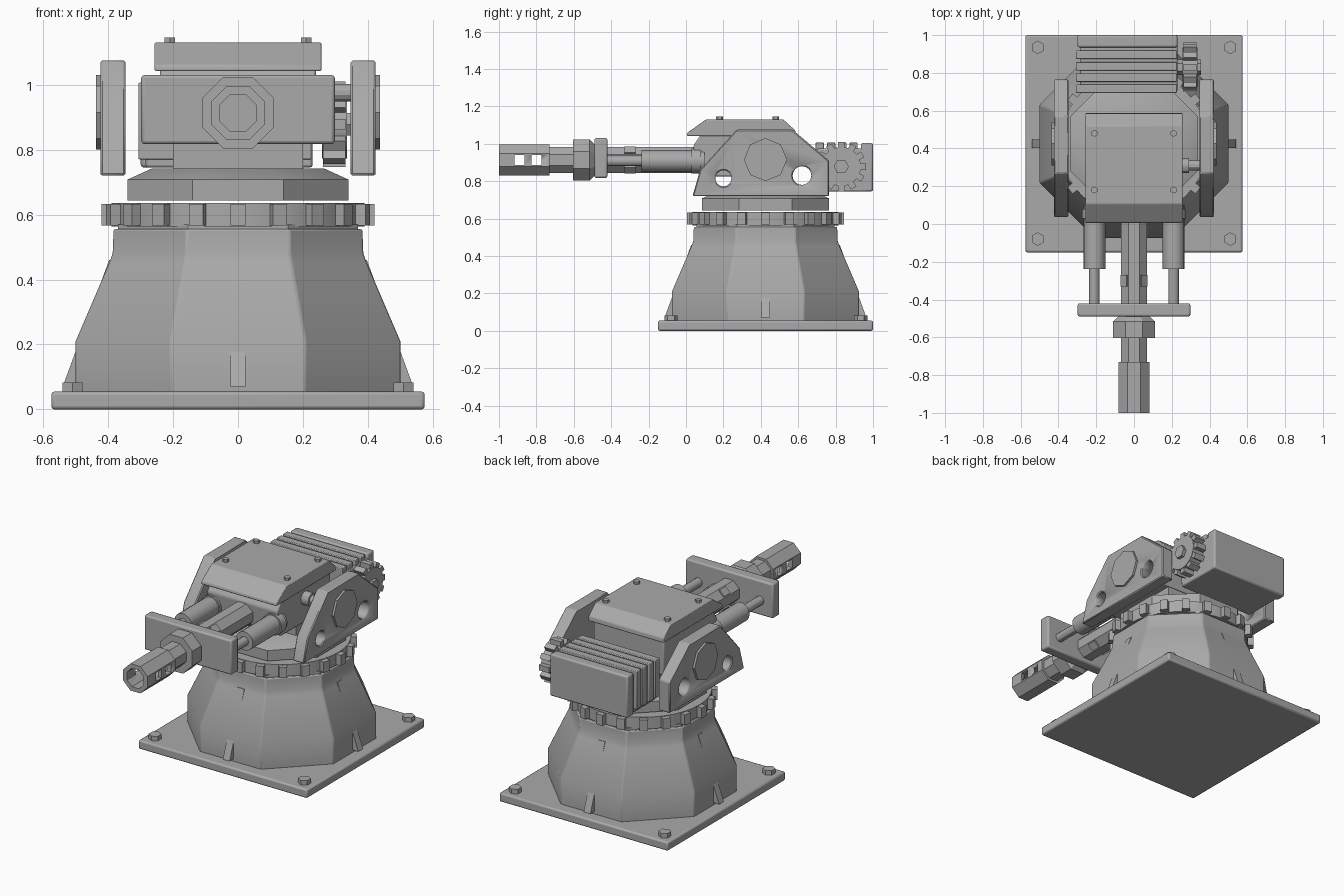
import bpy, bmesh, math
from mathutils import Matrix, Vector

if "Cube" in bpy.data.objects:
    bpy.data.objects.remove(bpy.data.objects["Cube"])

CY = 0.425      # turntable centre in y
BZ = 0.913      # barrel axis height

grey = bpy.data.materials.new("machine_grey")
grey.diffuse_color = (0.4, 0.4, 0.4, 1)
grey.use_nodes = True
grey.node_tree.nodes["Principled BSDF"].inputs["Base Color"].default_value = grey.diffuse_color


def finish(name, bm, bevel=0.0, angle=30):
    bmesh.ops.recalc_face_normals(bm, faces=bm.faces)
    me = bpy.data.meshes.new(name)
    bm.to_mesh(me)
    bm.free()
    ob = bpy.data.objects.new(name, me)
    bpy.context.collection.objects.link(ob)
    me.materials.append(grey)
    bpy.ops.object.select_all(action='DESELECT')
    ob.select_set(True)
    bpy.context.view_layer.objects.active = ob
    bpy.ops.object.shade_smooth_by_angle(angle=math.radians(angle))
    if bevel:
        m = ob.modifiers.new("bevel", 'BEVEL')
        m.width, m.segments, m.limit_method = bevel, 2, 'ANGLE'
    return ob


def add_box(bm, lo, hi, mat=Matrix()):
    size = Vector(hi) - Vector(lo)
    mid = (Vector(hi) + Vector(lo)) / 2
    bmesh.ops.create_cube(bm, size=1, matrix=mat @ Matrix.Translation(mid) @ Matrix.Diagonal((*size, 1)))


def box(name, lo, hi, bevel=0.0):
    bm = bmesh.new()
    add_box(bm, lo, hi)
    return finish(name, bm, bevel)


def turn(axis, c):
    # local z becomes the chosen world axis
    r = {'z': Matrix(), 'x': Matrix.Rotation(math.pi / 2, 4, 'Y'),
         'y': Matrix.Rotation(-math.pi / 2, 4, 'X')}[axis]
    return Matrix.Translation(c) @ r


def add_lathe(bm, prof, n, mat, flat=True):
    # flat: radii are measured to the flats, and flats face the axes
    k, ph = (1 / math.cos(math.pi / n), math.pi / n) if flat else (1, 0)
    rings = [[bm.verts.new(mat @ Vector((r * k * math.cos(ph + 2 * math.pi * i / n),
                                         r * k * math.sin(ph + 2 * math.pi * i / n), h)))
              for i in range(n)] for r, h in prof]
    for a, b in zip(rings, rings[1:]):
        for i in range(n):
            bm.faces.new((a[i], a[(i + 1) % n], b[(i + 1) % n], b[i]))
    bm.faces.new(rings[0])
    bm.faces.new(rings[-1])


def lathe(name, prof, n, axis, c, flat=True, bevel=0.0):
    bm = bmesh.new()
    add_lathe(bm, prof, n, turn(axis, c), flat)
    return finish(name, bm, bevel)


def gear(name, r0, r1, h, teeth, w, axis, c, n):
    bm = bmesh.new()
    m = turn(axis, c)
    add_lathe(bm, [(r0, 0), (r0, h)], n, m, False)
    for i in range(teeth):
        add_box(bm, (r0 - 0.02, -w / 2, 0.004), (r1, w / 2, h - 0.004),
                m @ Matrix.Rotation(2 * math.pi * i / teeth, 4, 'Z'))
    return finish(name, bm)


def slab(name, yz, x0, x1, bevel=0.0):
    # side profile pushed along x
    bm = bmesh.new()
    f = bm.faces.new([bm.verts.new((x0, y, z)) for y, z in yz])
    g = bmesh.ops.extrude_face_region(bm, geom=[f])
    bmesh.ops.translate(bm, vec=(x1 - x0, 0, 0), verts=[v for v in g['geom'] if isinstance(v, bmesh.types.BMVert)])
    return finish(name, bm, bevel)


def cut(ob, cutter):
    m = ob.modifiers.new("cut", 'BOOLEAN')
    m.operation, m.object, m.solver = 'DIFFERENCE', cutter, 'EXACT'
    cutter.hide_render = True
    cutter.hide_viewport = True
    cutter.display_type = 'WIRE'


# base plate and bolts
box("base_plate", (-0.575, -0.15, 0), (0.575, 1.0, 0.055), 0.01)
for x in (-0.51, 0.51):
    for y in (-0.08, 0.935):
        lathe("base_bolt", [(0.031, 0.05), (0.031, 0.083)], 6, 'z', (x, y, 0))

# eight-sided pedestal with ribs
lathe("pedestal", [(0.5, 0.05), (0.5, 0.21), (0.397, 0.45), (0.386, 0.48), (0.383, 0.555)], 8, 'z', (0, CY, 0), bevel=0.006)
bm = bmesh.new()
for i in range(4):
    m = turn('z', (0, CY, 0)) @ Matrix.Rotation(i * math.pi / 2, 4, 'Z')
    sides = [[bm.verts.new(m @ Vector((x, y, z))) for x, z in ((0.37, 0.07), (0.54, 0.07), (0.397, 0.46), (0.37, 0.46))]
             for y in (-0.023, 0.023)]
    for s in sides:
        bm.faces.new(s)
    for k in range(4):
        j = (k + 1) % 4
        bm.faces.new((sides[0][k], sides[0][j], sides[1][j], sides[1][k]))
finish("pedestal_ribs", bm)

# toothed slewing ring and turntable
gear("slewing_ring", 0.39, 0.42, 0.073, 20, 0.046, 'z', (0, CY, 0.563), 40)
lathe("ring_seat", [(0.37, 0.55), (0.37, 0.57)], 8, 'z', (0, CY, 0))
lathe("turntable", [(0.34, 0.643), (0.34, 0.708), (0.265, 0.742)], 8, 'z', (0, CY, 0))

# side cheeks with holes and pivot caps
cheek = [(0.035, 0.72), (0.075, 0.86), (0.27, 1.075), (0.57, 1.075), (0.765, 0.91), (0.765, 0.72)]
holes = [lathe("hole_cutter", [(r, -0.6), (r, 0.6)], 16, 'x', (0, y, z), False)
         for y, z, r in ((0.2, 0.815, 0.043), (0.62, 0.83, 0.05))]
for s in (-1, 1):
    c = slab("side_cheek", cheek, s * 0.347, s * 0.424)
    for h in holes:
        cut(c, h)
    b = c.modifiers.new("bevel", 'BEVEL')
    b.width, b.segments, b.limit_method = 0.006, 1, 'ANGLE'
    lathe("pivot_cap", [(0.115, s * 0.41), (0.115, s * 0.437)], 8, 'x', (0, CY, 0.915), False)

# body, support and cover
body = [(0.08, 0.825), (0.05, 0.86), (0.04, 0.99), (0.08, 1.05), (0.56, 1.05), (0.56, 0.825)]
slab("body", body, -0.24, 0.24, 0.008)
box("body_support", (-0.2, 0.28, 0.735), (0.2, 0.55, 0.83))
slab("top_cover", [(0.005, 1.042), (0.008, 1.06), (0.107, 1.13), (0.52, 1.13), (0.585, 1.07), (0.588, 1.042)],
     -0.257, 0.257, 0.005)
for x in (-0.21, 0.21):
    for y in (0.18, 0.48):
        lathe("cover_bolt", [(0.016, 1.12), (0.016, 1.146)], 6, 'z', (x, y, 0))

# adjuster knob on the body side
lathe("side_knob", [(0.04, 0.23), (0.04, 0.29), (0.027, 0.29), (0.027, 0.35)], 12, 'x', (0, 0.31, 0.975))

# finned motor with drive gear
box("motor_core", (-0.285, 0.7, 0.745), (0.23, 0.97, 0.975), 0.008)
box("motor_end", (-0.3, 0.935, 0.745), (0.23, 1.0, 1.004), 0.01)
for i in range(4):
    y = 0.693 + i * 0.06
    box("motor_fin", (-0.307, y, 0.77), (0.226, y + 0.045, 1.006), 0.004)
gear("drive_gear", 0.105, 0.132, 0.077, 12, 0.034, 'x', (0.258, 0.83, 0.878), 24)
lathe("gear_shaft", [(0.035, 0.2), (0.035, 0.355)], 6, 'x', (0, 0.83, 0.878))

# central barrel, collar blocks, nut and hollow muzzle
lathe("barrel", [(0.07, 0.1), (0.07, -0.74)], 8, 'y', (0, 0, BZ))
bm = bmesh.new()
for i in range(4):
    add_box(bm, (0.05, -0.023, -0.33), (0.079, 0.023, -0.27),
            turn('y', (0, 0, BZ)) @ Matrix.Rotation(math.pi / 4 + i * math.pi / 2, 4, 'Z'))
finish("barrel_blocks", bm)
lathe("barrel_nut", [(0.085, -0.49), (0.11, -0.515), (0.11, -0.603)], 8, 'y', (0, 0, BZ))
muzzle = lathe("muzzle", [(0.083, -0.73), (0.083, -1.0), (0.057, -1.0), (0.057, -0.75)], 8, 'y', (0, 0, BZ))
for y in (-0.89, -0.8):
    cut(muzzle, box("window_cutter", (-0.2, y - 0.027, BZ - 0.026), (0.2, y + 0.027, BZ + 0.026)))

# guide pistons and front crosshead plate
for x in (-0.21, 0.21):
    lathe("piston", [(0.058, 0.1), (0.058, -0.237)], 16, 'y', (x, 0, 0.908), False)
    lathe("piston_flange", [(0.066, 0.08), (0.066, 0.03)], 16, 'y', (x, 0, 0.908), False)
    lathe("piston_rod", [(0.028, -0.2), (0.028, -0.44)], 12, 'y', (x, 0, 0.908), False)
box("crosshead_plate", (-0.298, -0.49, 0.817), (0.298, -0.42, 1.03), 0.01)
